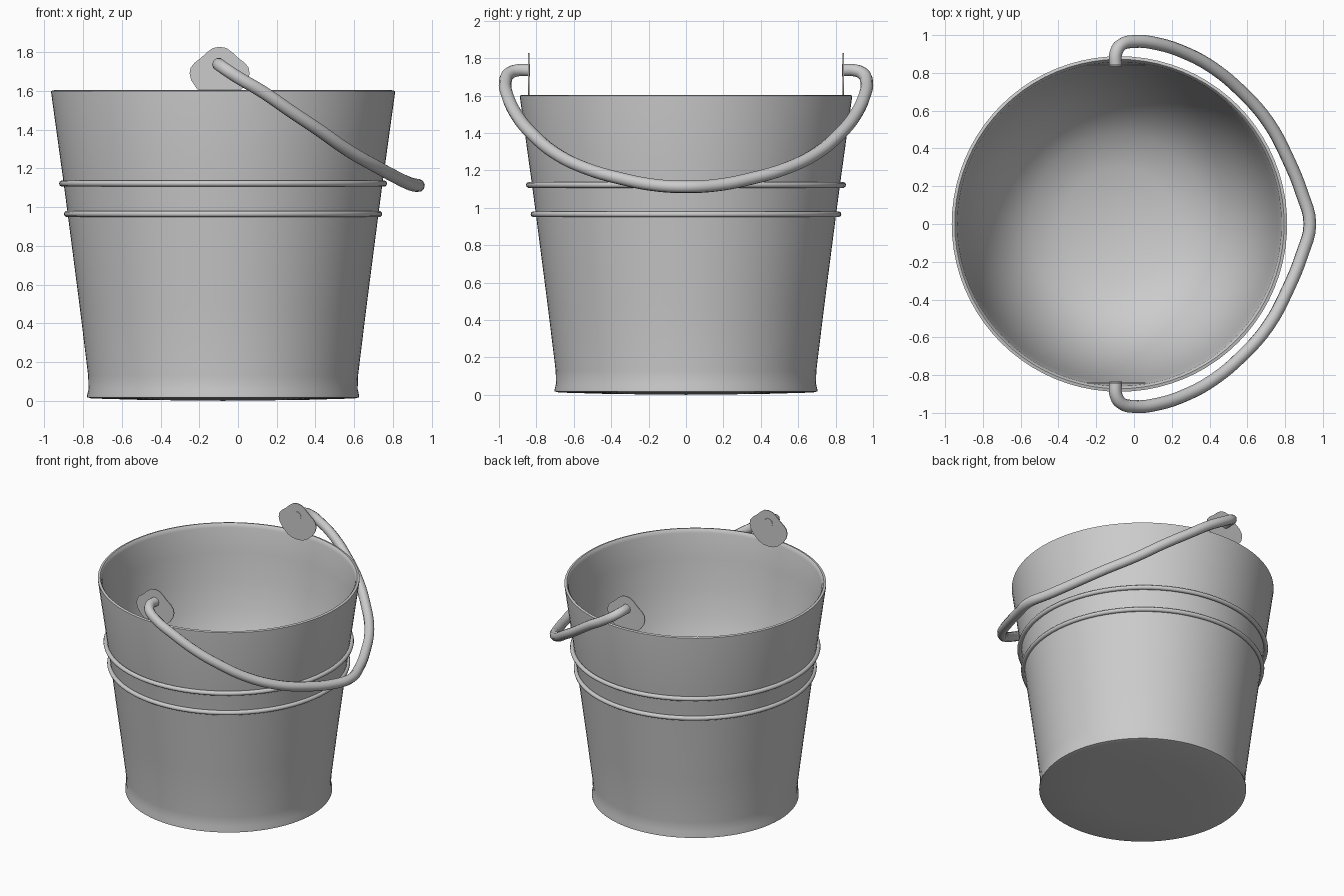
import bpy, bmesh, math
from mathutils import Vector

if "Cube" in bpy.data.objects:
    bpy.data.objects.remove(bpy.data.objects["Cube"])

CX = -0.077  # bucket axis offset; the handle hangs out to +x


def finish(name, bm, angle=40):
    bmesh.ops.recalc_face_normals(bm, faces=bm.faces)
    me = bpy.data.meshes.new(name)
    bm.to_mesh(me)
    bm.free()
    ob = bpy.data.objects.new(name, me)
    bpy.context.collection.objects.link(ob)
    bpy.ops.object.select_all(action='DESELECT')
    ob.select_set(True)
    bpy.context.view_layer.objects.active = ob
    bpy.ops.object.shade_smooth_by_angle(angle=math.radians(angle))
    return ob


def lathe(name, profile, steps=80):
    bm = bmesh.new()
    vs = [bm.verts.new((r, 0, z)) for r, z in profile]
    es = [bm.edges.new(p) for p in zip(vs, vs[1:])]
    bmesh.ops.spin(bm, geom=vs + es, cent=(0, 0, 0), axis=(0, 0, 1),
                   angle=math.tau, steps=steps)
    bmesh.ops.remove_doubles(bm, verts=bm.verts, dist=1e-4)
    ob = finish(name, bm)
    ob.location.x = CX
    return ob


# Bucket shell: slightly bulged base, flared foot, tapered wall, rolled rim
outer = [
    (0, 0.0), (0.4, 0.004), (0.68, 0.012), (0.702, 0.018), (0.702, 0.03),
    (0.695, 0.06), (0.697, 0.13), (0.74, 0.48), (0.802, 0.96), (0.823, 1.12),
    (0.888, 1.59), (0.888, 1.60), (0.872, 1.604), (0.864, 1.595), (0.858, 1.575)]
# Inside: steep wall rounding into a bowl
bowl = [(0.838, 1.40), (0.81, 1.20), (0.768, 1.0), (0.705, 0.83), (0.61, 0.67),
        (0.48, 0.55), (0.3, 0.48), (0, 0.45)]
lathe("bucket_shell", outer + bowl)

# Raised hoops around the wall
for name, r, z in (("upper_hoop", 0.831, 1.122), ("lower_hoop", 0.806, 0.965)):
    ring = [(r + 0.016 * math.cos(a), z + 0.016 * math.sin(a))
            for a in (math.tau * i / 10 for i in range(11))]
    lathe(name, ring).scale.y = 1.01

# Handle: half path mirrored across y
half = [(-.097, .835, 1.735), (-.097, .90, 1.735), (-.07, .947, 1.716),
        (.0, .966, 1.67), (.12, .955, 1.60), (.285, .90, 1.487),
        (.42, .825, 1.397), (.565, .705, 1.295), (.71, .54, 1.212),
        (.815, .345, 1.155), (.89, .16, 1.12)]
path = half + [(.931, 0, 1.112)] + [(x, -y, z) for x, y, z in reversed(half)]
cu = bpy.data.curves.new("handle", 'CURVE')
cu.dimensions = '3D'
cu.bevel_depth = 0.034
cu.bevel_resolution = 3
cu.resolution_u = 4
cu.use_fill_caps = True
sp = cu.splines.new('BEZIER')
sp.bezier_points.add(len(path) - 1)
for bp, co in zip(sp.bezier_points, path):
    bp.co = Vector(co)
    bp.handle_left_type = bp.handle_right_type = 'AUTO'
bpy.context.collection.objects.link(bpy.data.objects.new("handle", cu))

# Handle ears: thin rounded-diamond plates just inside the rim
right = [(0, 1.828), (.035, 1.822), (.065, 1.80), (.095, 1.772), (.13, 1.745),
         (.15, 1.72), (.155, 1.69), (.147, 1.655), (.12, 1.615), (.08, 1.58),
         (.04, 1.562), (0, 1.558)]
outline = right + [(-x, z) for x, z in right[-2:0:-1]]
for side, name in ((1, "back_ear"), (-1, "front_ear")):
    bm = bmesh.new()
    face = bm.faces.new([bm.verts.new((x - .095, side * .838, z)) for x, z in outline])
    ext = bmesh.ops.extrude_face_region(bm, geom=[face])
    bmesh.ops.translate(bm, vec=(0, side * .006, 0),
                        verts=[v for v in ext["geom"] if isinstance(v, bmesh.types.BMVert)])
    finish(name, bm, 30)
